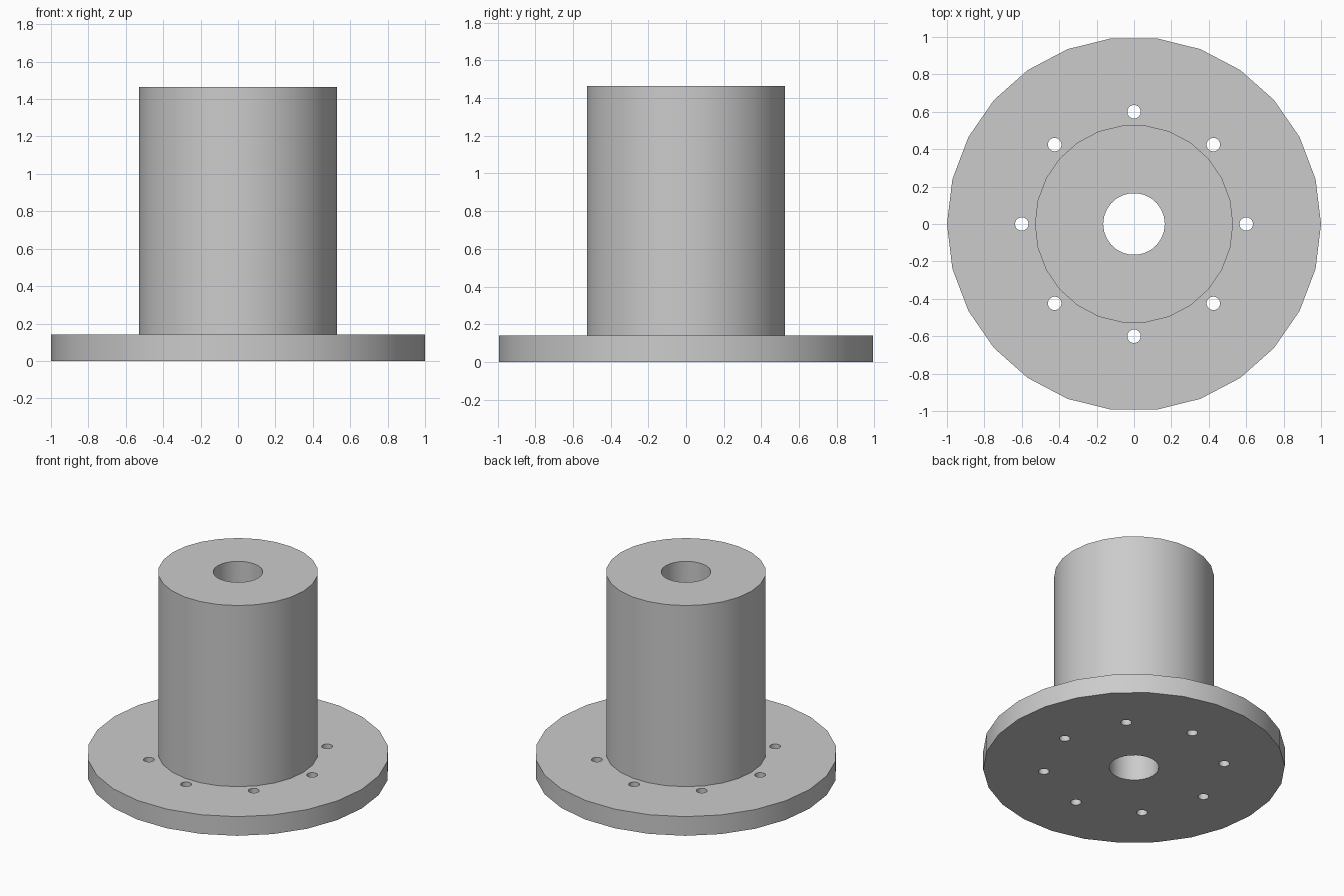
import bpy
import bmesh
from math import cos, sin, tau, radians
from mathutils import Matrix, Vector

SIDES = 26
FLANGE_R, FLANGE_H = 1.0, 0.14
BARREL_R, TOTAL_H = 0.53, 1.465
BORE_R = 0.165
BOLT_R, BOLT_CIRCLE, BOLTS = 0.036, 0.6, 8

cube = bpy.data.objects.get("Cube")
if cube:
    bpy.data.objects.remove(cube, do_unlink=True)


def make_object(name, bm):
    bmesh.ops.recalc_face_normals(bm, faces=bm.faces)
    mesh = bpy.data.meshes.new(name)
    bm.to_mesh(mesh)
    bm.free()
    obj = bpy.data.objects.new(name, mesh)
    bpy.context.collection.objects.link(obj)
    return obj


# Plain grey material
grey = bpy.data.materials.new("plain_grey")
grey.use_nodes = True
colour = (0.6, 0.6, 0.6, 1.0)
grey.diffuse_color = colour
grey.node_tree.nodes["Principled BSDF"].inputs["Base Color"].default_value = colour

# Flange, barrel and through bore, turned from one closed profile
profile = [(BORE_R, 0), (FLANGE_R, 0), (FLANGE_R, FLANGE_H),
           (BARREL_R, FLANGE_H), (BARREL_R, TOTAL_H), (BORE_R, TOTAL_H)]
bm = bmesh.new()
points = [bm.verts.new((r, 0, z)) for r, z in profile]
edges = [bm.edges.new((a, b)) for a, b in zip(points, points[1:] + points[:1])]
bmesh.ops.spin(bm, geom=points + edges, cent=(0, 0, 0), axis=(0, 0, 1),
               angle=tau, steps=SIDES, use_merge=True)
bmesh.ops.remove_doubles(bm, verts=bm.verts, dist=0.0001)
hub = make_object("flanged_hub", bm)
hub.data.materials.append(grey)

# Ring of bolt hole cutters
bm = bmesh.new()
for i in range(BOLTS):
    angle = tau * i / BOLTS
    spot = Vector((BOLT_CIRCLE * cos(angle), BOLT_CIRCLE * sin(angle), FLANGE_H / 2))
    bmesh.ops.create_cone(bm, cap_ends=True, segments=SIDES, radius1=BOLT_R,
                          radius2=BOLT_R, depth=FLANGE_H * 2,
                          matrix=Matrix.Translation(spot))
cutter = make_object("bolt_hole_cutter", bm)
cutter.data.materials.append(grey)
cutter.hide_render = True

# Drill the bolt holes
drill = hub.modifiers.new("bolt_holes", 'BOOLEAN')
drill.operation = 'DIFFERENCE'
drill.solver = 'EXACT'
drill.object = cutter
for obj in bpy.context.selected_objects:
    obj.select_set(False)
bpy.context.view_layer.objects.active = hub
hub.select_set(True)
bpy.ops.object.modifier_apply(modifier=drill.name)
bpy.data.objects.remove(cutter, do_unlink=True)

# Smooth walls with sharp rims
bpy.ops.object.shade_smooth_by_angle(angle=radians(30))
